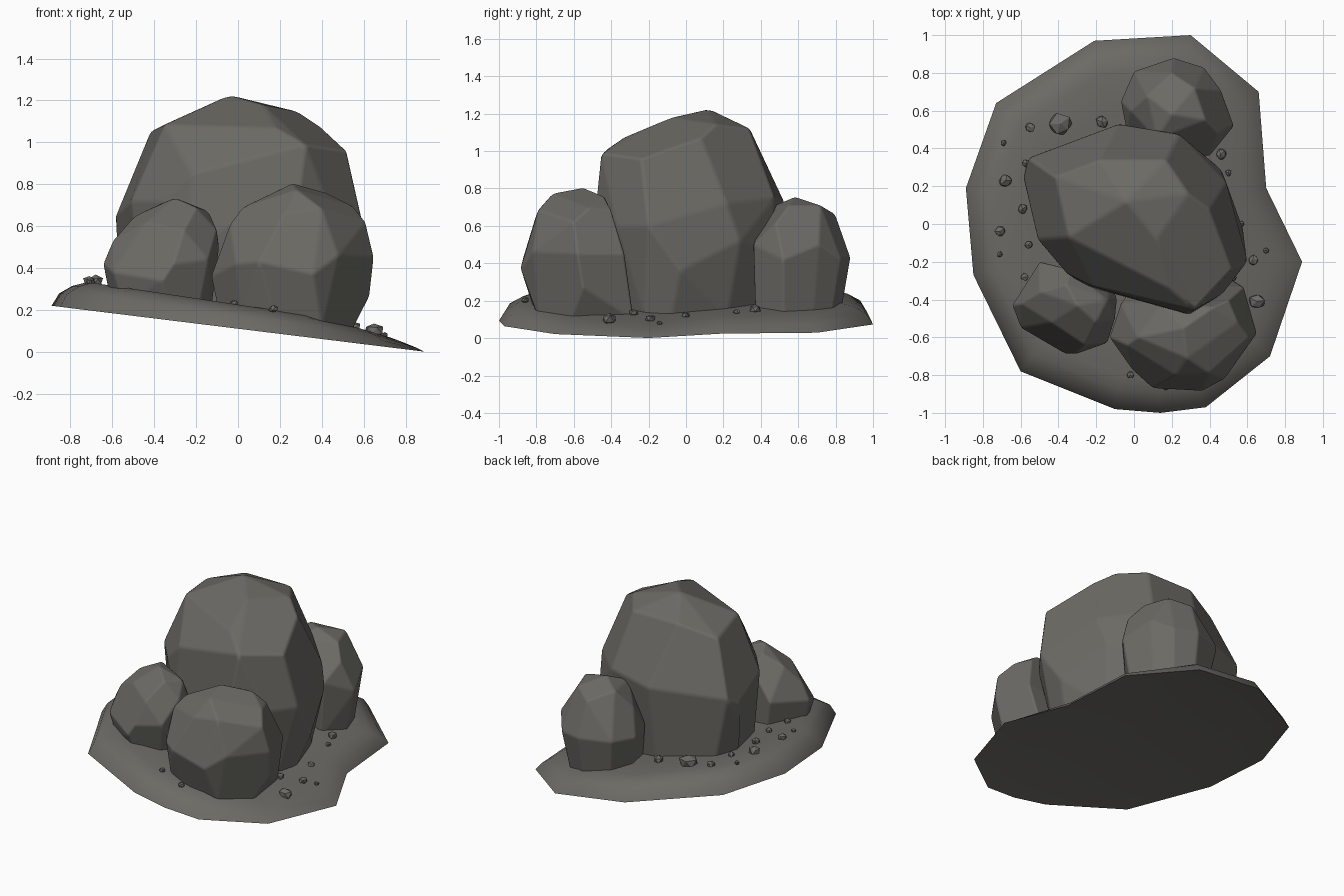
import bpy, bmesh, math, random
from mathutils import Vector

random.seed(4)
stone = bpy.data.materials.new("stone_grey")
stone.diffuse_color = (0.15, 0.145, 0.13, 1)


def rim(x):
    """Height of the sloping outer edge of the ground at x."""
    return max(0, 0.11 - 0.123 * x)


def top(x):
    """Height of the sloping ground surface at x."""
    return min(0.33, 0.225 - 0.15 * x, 0.286 - 0.3 * x)


def finish(bm, name, bevel=0.0, angle=35):
    bmesh.ops.recalc_face_normals(bm, faces=bm.faces)
    me = bpy.data.meshes.new(name)
    bm.to_mesh(me)
    bm.free()
    me.materials.append(stone)
    ob = bpy.data.objects.new(name, me)
    bpy.context.collection.objects.link(ob)
    bpy.ops.object.select_all(action='DESELECT')
    ob.select_set(True)
    bpy.context.view_layer.objects.active = ob
    bpy.ops.object.shade_smooth_by_angle(angle=math.radians(angle))
    if bevel:
        m = ob.modifiers.new("soft_edges", 'BEVEL')
        m.width, m.segments, m.limit_method = bevel, 2, 'ANGLE'
        m.angle_limit = math.radians(8)
        m.harden_normals = True
    return ob


def boulder(name, pts, base, bevel=0.012):
    """Faceted rock: hull of corner points over a base ring set in the ground."""
    bm = bmesh.new()
    for p in pts:
        bm.verts.new(p)
    for x, y in base:
        bm.verts.new((x, y, rim(x) + 0.05))
    r = bmesh.ops.convex_hull(bm, input=bm.verts)
    junk = {v for v in r["geom_interior"] + r["geom_unused"]
            if isinstance(v, bmesh.types.BMVert)}
    bmesh.ops.delete(bm, geom=list(junk), context='VERTS')
    bmesh.ops.dissolve_limit(bm, angle_limit=math.radians(11),
                             verts=bm.verts, edges=bm.edges)
    finish(bm, name, bevel)


# Ground slab: rings scaled in from one outline; underside slightly hollow
outline = [(-.21, .97), (.30, 1.0), (.66, .70), (.70, .19), (.89, -.20),
           (.72, -.70), (.38, -.97), (.14, -1.0), (-.10, -.98), (-.60, -.78),
           (-.85, -.27), (-.89, .19), (-.73, .64)]


def ring(s, height):
    return [bm.verts.new((x * s, y * s, height(x * s))) for x, y in outline]


bm = bmesh.new()
rings = [ring(.8, lambda x: rim(x) + .03)]
for s, f in [(1, 0), (.96, .55), (.89, .87), (.82, 1), (.6, .97)]:
    rings.append(ring(s, lambda x: rim(x) * (1 - f) + top(x) * f))
n = len(outline)
for a, b in zip(rings, rings[1:]):
    for i in range(n):
        bm.faces.new((a[i], a[(i + 1) % n], b[(i + 1) % n], b[i]))
for cap, h in ((rings[0], rim(0) + .035), (rings[-1], top(0) - .005)):
    c = bm.verts.new((0, 0, h))
    for i in range(n):
        bm.faces.new((cap[i], cap[(i + 1) % n], c))
finish(bm, "ground_slab", angle=60)

# Main boulder
boulder("main_boulder", [
    (-.04, .12, 1.225), (.12, -.08, 1.18), (.29, .16, 1.145), (-.35, -.07, 1.085),
    (-.18, .34, 1.12), (.17, .34, 1.12), (-.42, .25, 1.05), (.40, .08, 1.07),
    (.52, -.24, .96), (.32, -.455, .99), (.18, -.34, 1.07),
    (-.22, -.33, .85), (-.36, -.26, .72), (-.51, -.08, .72), (-.585, .25, .65),
    (-.56, .35, .70), (-.08, .53, .72), (.24, .475, .75), (.49, .22, .72),
    (.60, -.20, .60), (.47, -.37, .60), (.29, -.48, .75), (.58, -.03, .36),
    (.46, .29, .52), (-.58, .22, .45), (-.10, .53, .45), (.25, .46, .45),
    (-.25, -.33, .5)],
    [(.47, -.22), (.49, -.08), (.40, .22), (.20, .43), (-.1, .47), (-.46, .35),
     (-.52, .2), (-.45, -.1), (-.2, -.3), (.28, -.39)], .016)

# Front right boulder
boulder("front_right_boulder", [
    (.02, -.60, .69), (.26, -.55, .805), (.28, -.71, .775), (.42, -.44, .76),
    (.22, -.80, .66), (.40, -.79, .685), (.10, -.87, .43), (.36, -.885, .37),
    (.48, -.82, .46), (.55, -.52, .695), (.61, -.60, .62), (.65, -.58, .45),
    (.58, -.33, .45), (.50, -.40, .69), (.15, -.42, .68), (-.04, -.64, .61),
    (-.13, -.60, .36), (-.07, -.42, .40), (-.01, -.77, .42), (.63, -.55, .27),
    (.1, -.33, .4)],
    [(.54, -.62), (.50, -.28), (0, -.32), (-.09, -.58), (.02, -.75), (.18, -.81),
     (.40, -.79)])

# Front left boulder
boulder("front_left_boulder", [
    (-.30, -.43, .735), (-.36, -.32, .71), (-.14, -.40, .67), (-.20, -.52, .69),
    (-.50, -.36, .645), (-.44, -.52, .62), (-.60, -.42, .53), (-.645, -.43, .42),
    (-.50, -.20, .45), (-.34, -.24, .62), (-.09, -.40, .50), (-.10, -.50, .58),
    (-.14, -.63, .44), (-.31, -.69, .42), (-.26, -.64, .58), (-.60, -.55, .38),
    (-.36, -.69, .34), (-.12, -.3, .4)],
    [(-.61, -.42), (-.46, -.22), (-.17, -.25), (-.13, -.46), (-.19, -.58),
     (-.35, -.63), (-.55, -.54)])

# Back boulder
boulder("back_boulder", [
    (.20, .58, .755), (.07, .68, .72), (.32, .72, .71), (.38, .55, .71),
    (.12, .45, .70), (.20, .80, .66), (-.02, .60, .60), (-.07, .65, .42),
    (0, .81, .43), (.21, .88, .43), (.37, .83, .42), (.46, .71, .50),
    (.53, .52, .42), (.45, .48, .62), (.40, .36, .50), (.2, .38, .58),
    (-.04, .50, .45)],
    [(.46, .52), (.41, .68), (.33, .78), (.2, .83), (.04, .76), (-.02, .62),
     (.02, .44), (.37, .37)])

# Loose pebbles: x, y, radius
pebbles = [(-.55, .51, .027), (-.39, .53, .058), (-.69, .43, .016),
           (-.68, .23, .036), (-.57, .32, .022), (-.59, .08, .027),
           (-.71, -.04, .028), (-.56, -.11, .022), (-.71, -.16, .016),
           (-.58, -.28, .022), (-.17, .54, .032), (.46, .37, .028),
           (.50, .27, .017), (.56, 0, .022), (.52, -.28, .024),
           (.63, -.19, .027), (.70, -.14, .016), (.65, -.41, .042),
           (-.02, -.80, .02), (.17, -.86, .02)]
for i, (x, y, r) in enumerate(pebbles):
    bm = bmesh.new()
    bmesh.ops.create_icosphere(bm, subdivisions=1, radius=r * 1.1)
    turn = random.uniform(0, 6)
    for v in bm.verts:
        v.co *= random.uniform(.8, 1.1)
        v.co = Vector((v.co.x * math.cos(turn) - v.co.y * math.sin(turn),
                       v.co.x * math.sin(turn) + v.co.y * math.cos(turn),
                       v.co.z * .85)) + Vector((x, y, top(x) + r * .25))
    finish(bm, f"pebble_{i + 1}", angle=20)
